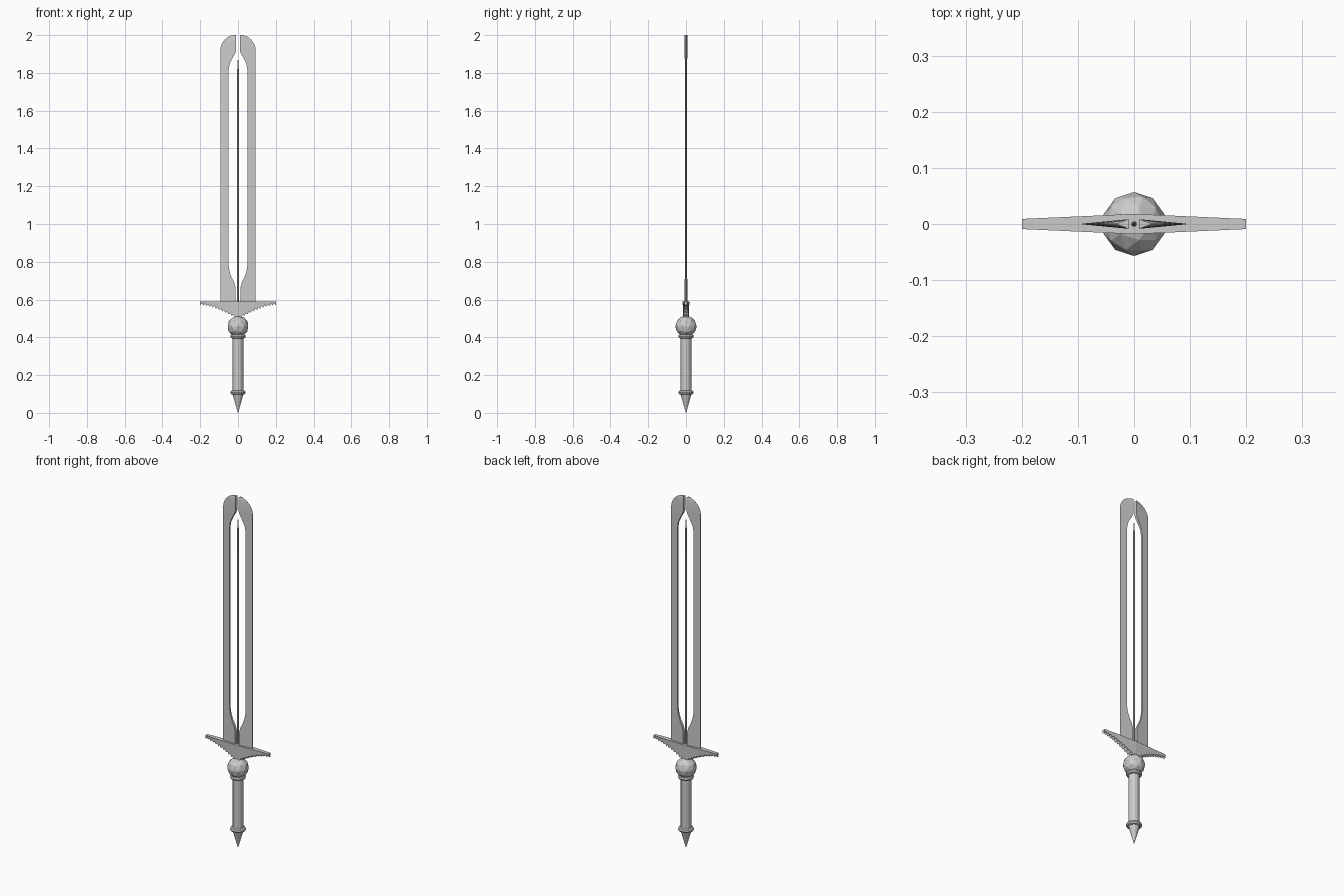
import bpy, bmesh, math

if "Cube" in bpy.data.objects:
    bpy.data.objects.remove(bpy.data.objects["Cube"])


def finish(name, bm):
    bmesh.ops.recalc_face_normals(bm, faces=bm.faces[:])
    me = bpy.data.meshes.new(name)
    bm.to_mesh(me)
    bm.free()
    ob = bpy.data.objects.new(name, me)
    bpy.context.collection.objects.link(ob)
    return ob


def lathe(name, profile, sides):
    """Closed solid of revolution about z from (radius, z) points."""
    bm = bmesh.new()
    rings = [[bm.verts.new((r * math.cos(2 * math.pi * i / sides),
                            r * math.sin(2 * math.pi * i / sides), z))
              for i in range(sides)] for r, z in profile]
    for a, b in zip(rings, rings[1:]):
        for i in range(sides):
            j = (i + 1) % sides
            bm.faces.new((a[i], a[j], b[j], b[i]))
    bm.faces.new(rings[0])
    bm.faces.new(rings[-1])
    return finish(name, bm)


def loft(name, sections):
    """Solid through a row of equal-sized point loops."""
    bm = bmesh.new()
    loops = [[bm.verts.new(p) for p in s] for s in sections]
    n = len(loops[0])
    for a, b in zip(loops, loops[1:]):
        for i in range(n):
            j = (i + 1) % n
            bm.faces.new((a[i], a[j], b[j], b[i]))
    bm.faces.new(loops[0])
    bm.faces.new(loops[-1])
    return finish(name, bm)


def ring(name, z, major, minor):
    bpy.ops.mesh.primitive_torus_add(location=(0, 0, z), major_radius=major,
                                     minor_radius=minor, major_segments=16,
                                     minor_segments=8)
    bpy.context.object.name = name


# Split blade: (z, inner x, outer x), thick inside and sharp outside
stations = [(0.58, .012, .093), (0.66, .012, .093), (0.69, .02, .093),
            (0.72, .035, .093), (0.75, .045, .093), (0.79, .051, .093),
            (1.81, .051, .093), (1.845, .045, .093), (1.87, .034, .093),
            (1.90, .017, .093), (1.918, .01, .093), (1.935, .01, .092),
            (1.955, .01, .085), (1.975, .01, .071), (1.99, .01, .053),
            (2.0, .01, .03)]


def half_thickness(x):
    return 0.0005 + 0.009 * (1 - x / 0.093)


for side, label in ((-1, "left"), (1, "right")):
    loft("blade_" + label, [
        [(side * xi, -half_thickness(xi), z), (side * xo, -0.0006, z),
         (side * xo, 0.0006, z), (side * xi, half_thickness(xi), z)]
        for z, xi, xo in stations])

# Thin centre spike between the blade halves
lathe("centre_spike", [(.005, .57), (.005, 1.65), (.004, 1.82), (.0003, 1.885)], 8)

# Crossguard with serrated, concave underside
teeth = 12
sections = []
for i in range(-2 * teeth, 2 * teeth + 1):
    t = abs(i) / (2 * teeth)
    x = 0.2 * i / (2 * teeth)
    low = 0.582 - 0.077 * (1 - t) ** 1.6
    if i % 2 == 0 and i:
        low -= 0.012
    y = 0.018 - 0.009 * t
    sections.append([(x, -y, .59), (x, y, .59), (x, y * .8, low), (x, -y * .8, low)])
loft("crossguard", sections)

# Faceted orb under the guard
bpy.ops.mesh.primitive_ico_sphere_add(subdivisions=2, radius=0.057,
                                      location=(0, 0, 0.458))
bpy.context.object.name = "orb"

# Grip, collars and pointed pommel
lathe("grip", [(.028, .10), (.028, .41)], 12)
ring("upper_collar", 0.405, 0.030, 0.011)
ring("lower_collar", 0.108, 0.030, 0.011)
lathe("pommel_spike", [(.0005, 0), (.029, .10)], 12)
